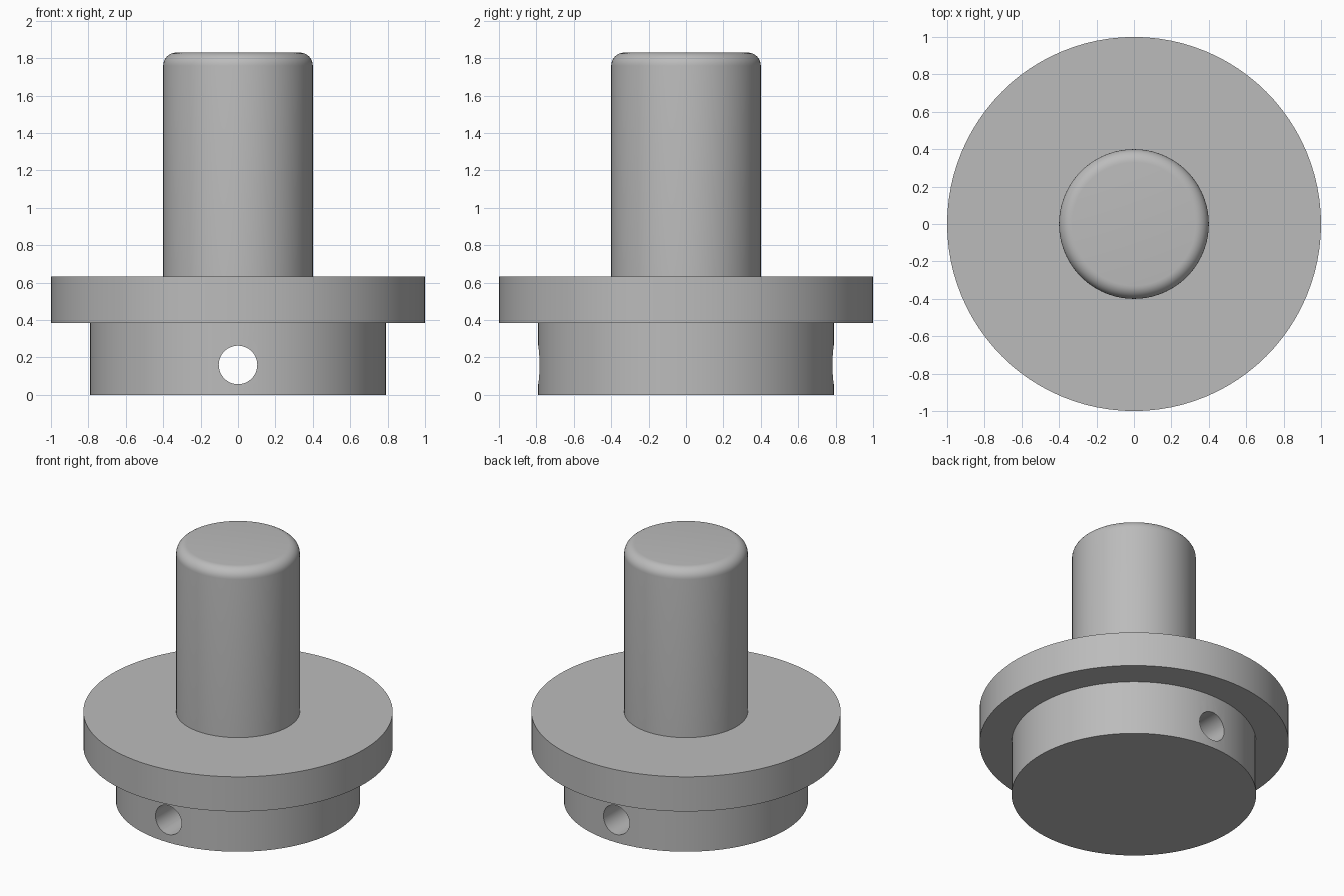
import bpy, bmesh, math
from mathutils import Matrix

cube = bpy.data.objects.get("Cube")
if cube:
    bpy.data.objects.remove(cube, do_unlink=True)

SEGMENTS = 96
BASE_R, FLANGE_R, SHAFT_R = 0.79, 1.0, 0.4
BASE_TOP, FLANGE_TOP, SHAFT_TOP = 0.385, 0.632, 1.83
FILLET = 0.07
HOLE_R, HOLE_Z = 0.103, 0.16

grey = bpy.data.materials.new("plain grey")
grey.use_nodes = True
colour = (0.5, 0.5, 0.5, 1)
grey.diffuse_color = colour
grey.node_tree.nodes["Principled BSDF"].inputs["Base Color"].default_value = colour


def add_object(name, bm):
    mesh = bpy.data.meshes.new(name)
    bmesh.ops.recalc_face_normals(bm, faces=bm.faces)
    bm.to_mesh(mesh)
    bm.free()
    obj = bpy.data.objects.new(name, mesh)
    bpy.context.collection.objects.link(obj)
    mesh.materials.append(grey)
    return obj


def lathe(name, profile):
    """Turn a radius/height profile around z, with flat end caps."""
    bm = bmesh.new()
    rings = []
    for r, z in profile:
        angles = [2 * math.pi * i / SEGMENTS for i in range(SEGMENTS)]
        rings.append([bm.verts.new((r * math.cos(a), r * math.sin(a), z)) for a in angles])
    for low, high in zip(rings, rings[1:]):
        for i in range(SEGMENTS):
            j = (i + 1) % SEGMENTS
            bm.faces.new((low[i], low[j], high[j], high[i]))
    bm.faces.new(rings[0][::-1])
    bm.faces.new(rings[-1])
    return add_object(name, bm)


# Stepped body: base disc, wide flange and shaft with a rounded top edge
profile = [(BASE_R, 0), (BASE_R, BASE_TOP), (FLANGE_R, BASE_TOP),
           (FLANGE_R, FLANGE_TOP), (SHAFT_R, FLANGE_TOP)]
for step in range(9):
    a = math.pi / 2 * step / 8
    profile.append((SHAFT_R - FILLET + FILLET * math.cos(a),
                    SHAFT_TOP - FILLET + FILLET * math.sin(a)))
body = lathe("flanged_shaft", profile)

# Cross hole drilled through the base from front to back
bm = bmesh.new()
bmesh.ops.create_cone(bm, cap_ends=True, segments=48, radius1=HOLE_R, radius2=HOLE_R, depth=3,
                      matrix=Matrix.Translation((0, 0, HOLE_Z)) @ Matrix.Rotation(math.pi / 2, 4, "X"))
drill = add_object("hole_cutter", bm)
drill.hide_render = True

cut = body.modifiers.new("cross_hole", "BOOLEAN")
cut.operation = "DIFFERENCE"
cut.solver = "EXACT"
cut.object = drill
bpy.ops.object.select_all(action="DESELECT")
bpy.context.view_layer.objects.active = body
body.select_set(True)
bpy.ops.object.modifier_apply(modifier=cut.name)
bpy.data.objects.remove(drill, do_unlink=True)

bpy.ops.object.shade_smooth_by_angle(angle=math.radians(30))
